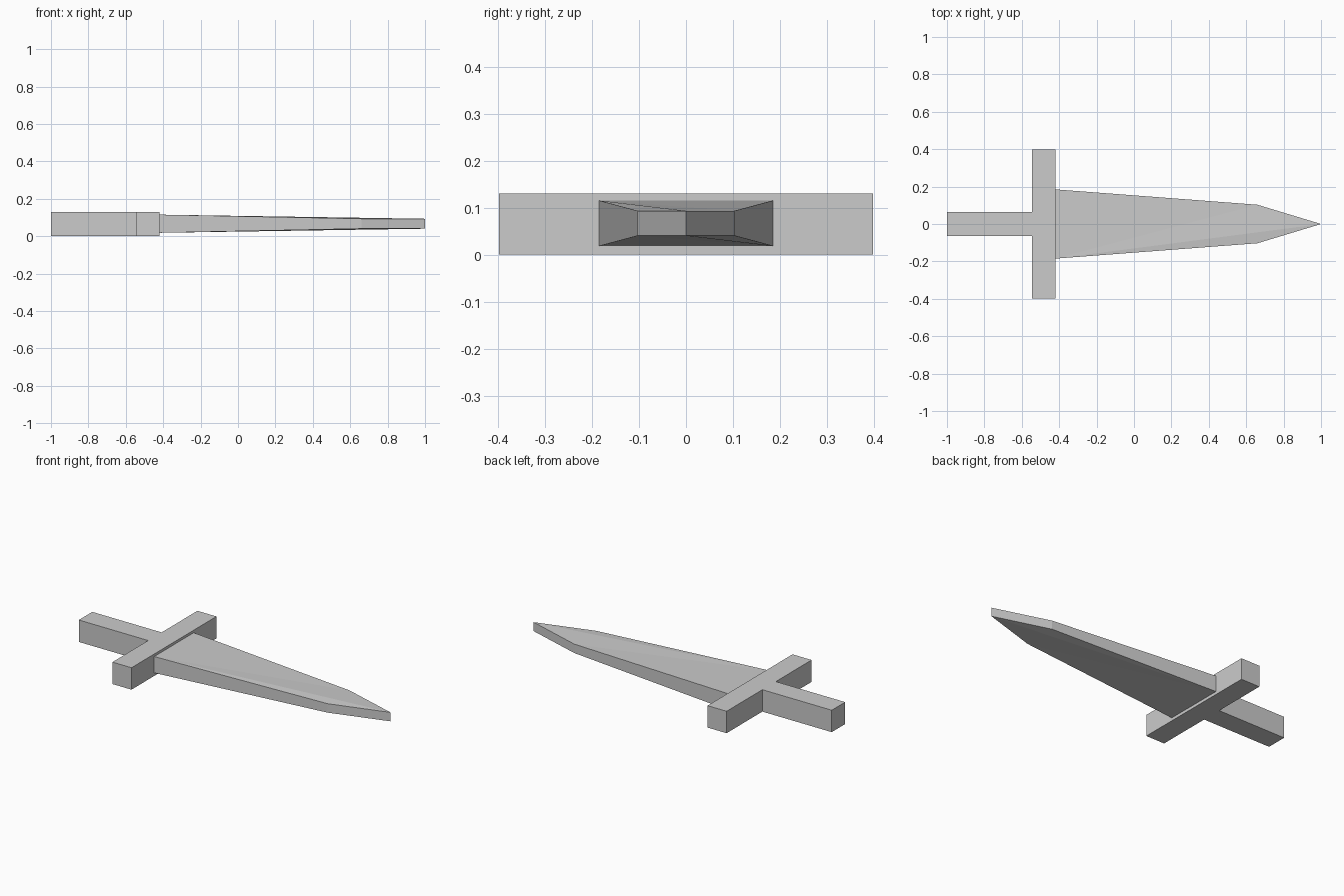
import bpy
import bmesh

if "Cube" in bpy.data.objects:
    bpy.data.objects.remove(bpy.data.objects["Cube"])

grey = bpy.data.materials.new("plain_grey")
grey.diffuse_color = (0.6, 0.6, 0.6, 1)
grey.use_nodes = True
grey.node_tree.nodes["Principled BSDF"].inputs["Base Color"].default_value = grey.diffuse_color


def make_object(name, bm):
    bmesh.ops.recalc_face_normals(bm, faces=bm.faces[:])
    mesh = bpy.data.meshes.new(name)
    bm.to_mesh(mesh)
    bm.free()
    mesh.materials.append(grey)
    obj = bpy.data.objects.new(name, mesh)
    bpy.context.collection.objects.link(obj)
    return obj


# Hilt: grip and crossguard as one extruded T-shaped outline
half = [(-1.0, 0.063), (-0.545, 0.063), (-0.545, 0.398), (-0.42, 0.398)]
outline = half + [(x, -y) for x, y in reversed(half)]
bm = bmesh.new()
face = bm.faces.new([bm.verts.new((x, y, 0)) for x, y in outline])
extruded = bmesh.ops.extrude_face_region(bm, geom=[face])["geom"]
bmesh.ops.translate(bm, vec=(0, 0, 0.13),
                    verts=[v for v in extruded if isinstance(v, bmesh.types.BMVert)])
make_object("hilt", bm)

# Blade: pointed outline, thick at the guard and thinner toward the tip
blade_outline = [(-0.42, -0.185, 0.0485), (0.66, -0.103, 0.0265), (1.0, 0.0, 0.0265),
                 (0.66, 0.103, 0.0265), (-0.42, 0.185, 0.0485)]
bm = bmesh.new()
top = [bm.verts.new((x, y, 0.0665 + t)) for x, y, t in blade_outline]
bottom = [bm.verts.new((x, y, 0.0665 - t)) for x, y, t in blade_outline]
for i in range(5):
    j = (i + 1) % 5
    bm.faces.new((top[i], top[j], bottom[j], bottom[i]))
# Broad faces fan out from opposite base corners
fan_top = top
fan_bottom = bottom[::-1]
for ring in (fan_top, fan_bottom):
    for i in range(1, 4):
        bm.faces.new((ring[0], ring[i], ring[i + 1]))
make_object("blade", bm)
